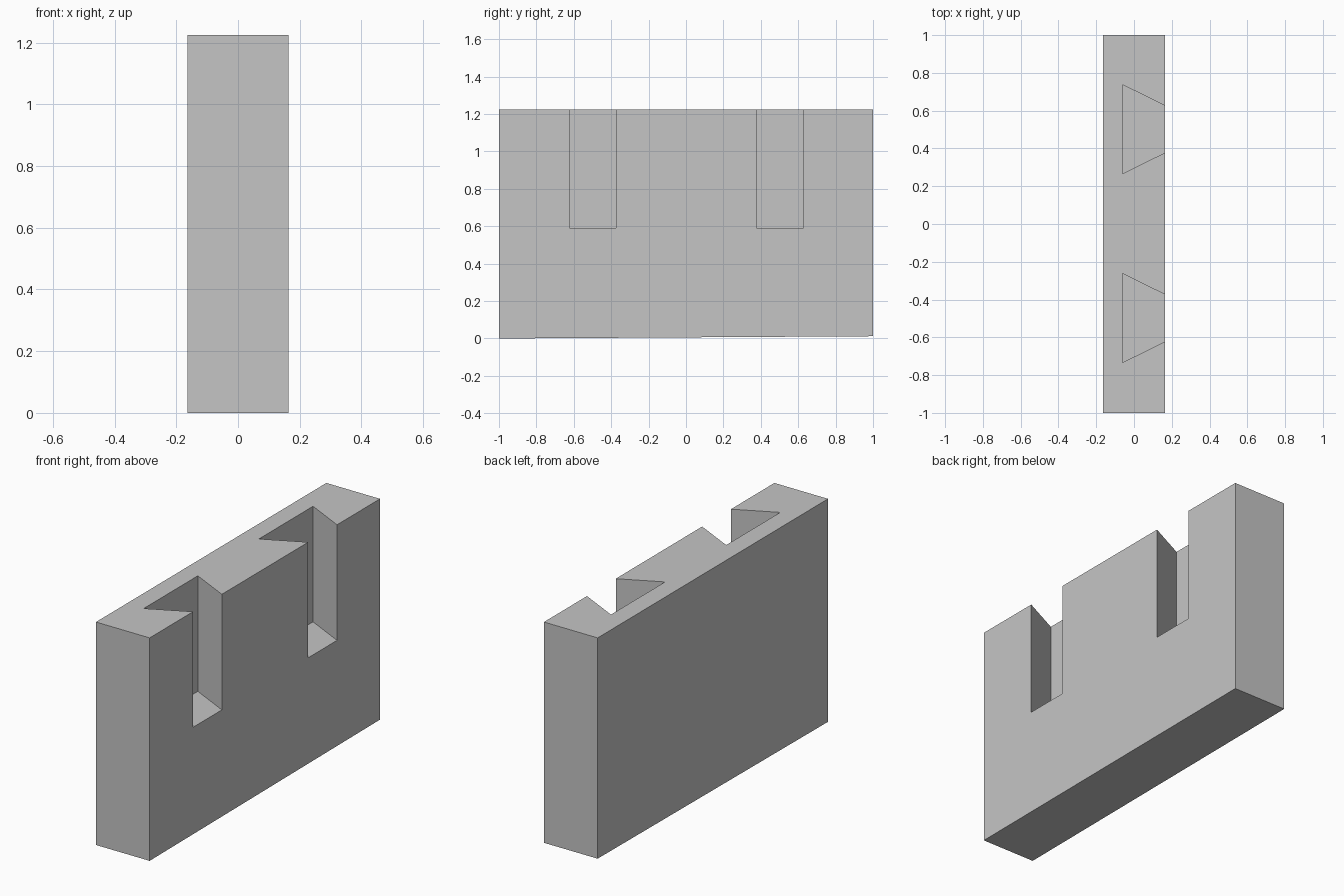
import bpy
import bmesh

cube = bpy.data.objects.get("Cube")
if cube:
    bpy.data.objects.remove(cube, do_unlink=True)

HALF_X, HALF_Y, TOP = 0.163, 1.0, 1.225
SLOT_FLOOR, SLOT_BACK = 0.59, -0.06
MOUTH, ROOT = 0.125, 0.235      # half widths of a dovetail slot

grey = bpy.data.materials.new("plain_grey")
grey.use_nodes = True
colour = (0.56, 0.56, 0.56, 1.0)
grey.diffuse_color = colour
grey.node_tree.nodes["Principled BSDF"].inputs["Base Color"].default_value = colour


def prism(name, outline, vector):
    """Extrude a closed outline along a vector into a solid."""
    bm = bmesh.new()
    face = bm.faces.new([bm.verts.new(p) for p in outline])
    ret = bmesh.ops.extrude_face_region(bm, geom=[face])
    verts = [g for g in ret["geom"] if isinstance(g, bmesh.types.BMVert)]
    bmesh.ops.translate(bm, verts=verts, vec=vector)
    bmesh.ops.recalc_face_normals(bm, faces=bm.faces)
    mesh = bpy.data.meshes.new(name)
    bm.to_mesh(mesh)
    bm.free()
    mesh.materials.append(grey)
    obj = bpy.data.objects.new(name, mesh)
    bpy.context.collection.objects.link(obj)
    return obj


# Slab with a very slightly sloping underside
side = [(-HALF_X, -HALF_Y, 0), (-HALF_X, HALF_Y, 0.012),
        (-HALF_X, HALF_Y, TOP), (-HALF_X, -HALF_Y, TOP)]
slab = prism("dovetail_slab", side, (2 * HALF_X, 0, 0))

# Two dovetail slots, open at the top and on the +x face
over = 0.1
flare = MOUTH - over * (ROOT - MOUTH) / (HALF_X - SLOT_BACK)
bpy.context.view_layer.objects.active = slab
for centre in (-0.498, 0.502):
    outline = [(SLOT_BACK, centre - ROOT, SLOT_FLOOR),
               (HALF_X + over, centre - flare, SLOT_FLOOR),
               (HALF_X + over, centre + flare, SLOT_FLOOR),
               (SLOT_BACK, centre + ROOT, SLOT_FLOOR)]
    cutter = prism("slot_cutter", outline, (0, 0, TOP - SLOT_FLOOR + over))
    cutter.hide_render = True
    cut = slab.modifiers.new("slot", "BOOLEAN")
    cut.operation = "DIFFERENCE"
    cut.solver = "EXACT"
    cut.object = cutter
    bpy.ops.object.modifier_apply(modifier=cut.name)
    bpy.data.objects.remove(cutter, do_unlink=True)
